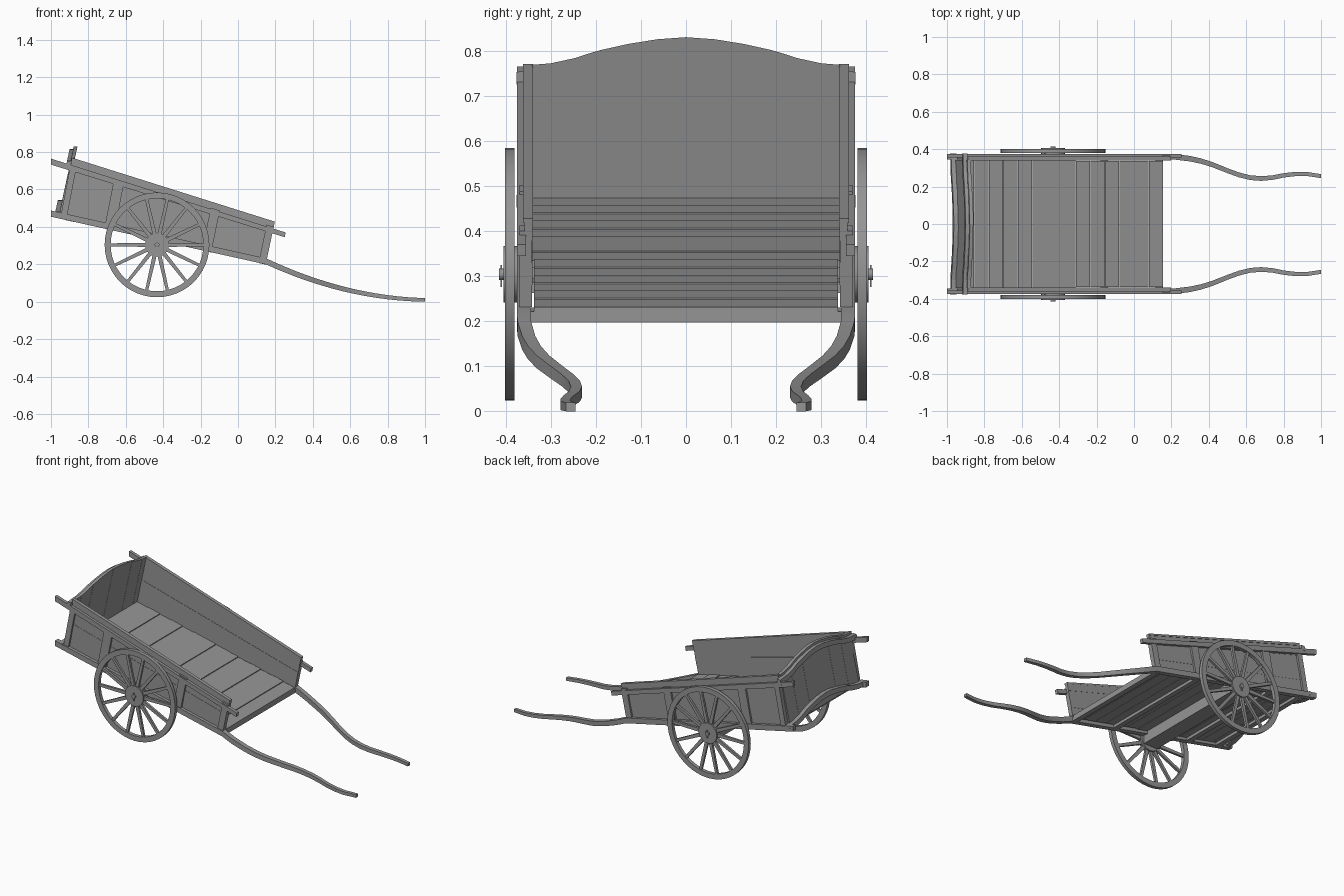
import bpy, bmesh, math
from mathutils import Vector

cube = bpy.data.objects.get("Cube")
if cube:
    bpy.data.objects.remove(cube)

wood = bpy.data.materials.new("weathered grey wood")
wood.use_nodes = True
GREY = (0.3, 0.3, 0.3, 1)
wood.diffuse_color = GREY
wood.node_tree.nodes["Principled BSDF"].inputs["Base Color"].default_value = GREY


def loft(name, rings, closed=False, smooth=False):
    """Skin a list of equal point rings; cap the ends unless closed."""
    bm = bmesh.new()
    vs = [[bm.verts.new(p) for p in ring] for ring in rings]
    n = len(vs[0])
    pairs = list(zip(vs, vs[1:])) + ([(vs[-1], vs[0])] if closed else [])
    for a, b in pairs:
        for i in range(n):
            j = (i + 1) % n
            bm.faces.new((a[i], a[j], b[j], b[i]))
    if not closed:
        bm.faces.new(vs[0])
        bm.faces.new(vs[-1])
    bmesh.ops.recalc_face_normals(bm, faces=bm.faces)
    mesh = bpy.data.meshes.new(name)
    bm.to_mesh(mesh)
    bm.free()
    ob = bpy.data.objects.new(name, mesh)
    bpy.context.collection.objects.link(ob)
    mesh.materials.append(wood)
    if smooth:
        bpy.ops.object.select_all(action='DESELECT')
        ob.select_set(True)
        bpy.context.view_layer.objects.active = ob
        bpy.ops.object.shade_smooth_by_angle(angle=math.radians(35))
    return ob


def prism(name, xz, y0, y1):
    """Extrude an x-z outline along y."""
    return loft(name, [[(x, y, z) for x, z in xz] for y in (y0, y1)])


def disc(name, x, z, r, y0, y1, n=24):
    circle = [(x + r * math.cos(2 * math.pi * i / n),
               z + r * math.sin(2 * math.pi * i / n)) for i in range(n)]
    rings = [[(a, y, b) for a, b in circle] for y in (y0, y1)]
    return loft(name, rings, smooth=True)


def interp(table, t):
    for (a, p), (b, q) in zip(table, table[1:]):
        if t <= b:
            return p + (q - p) * (t - a) / (b - a)
    return table[-1][1]


# Sloping bed line and the tapering side panel
def bed(x):
    return 0.231 - 0.222 * (x - 0.155)


CORNERS = [Vector(p) for p in ((-0.945, 0.475), (0.155, 0.231), (0.197, 0.428), (-0.888, 0.77))]


def side(u, v):
    a, b, c, d = CORNERS
    return tuple(a.lerp(b, u).lerp(d.lerp(c, u), v))


def panel(u0, u1, v0, v1):
    return [side(u0, v0), side(u1, v0), side(u1, v1), side(u0, v1)]


# Shaft plan: x -> distance from the centre line
SHAFT = [(-1, 0.36), (0.15, 0.36), (0.22, 0.359), (0.3, 0.349), (0.36, 0.336), (0.42, 0.317),
         (0.5, 0.285), (0.56, 0.263), (0.62, 0.248), (0.68, 0.243), (0.74, 0.248),
         (0.8, 0.26), (0.86, 0.267), (0.92, 0.268), (1, 0.256)]

WX, WZ, WR = -0.433, 0.304, 0.28

for s, tag in ((-1, "front"), (1, "back")):
    # Side boards, slightly uneven in thickness
    for i in range(4):
        lip = 0.0015 * (i % 2)
        prism(f"{tag}_side_board_{i}", panel(0, 1, i / 4, i / 4 + 0.25),
              s * (0.342 - lip), s * (0.357 + lip))
    # Upright posts
    for i, (u0, u1) in enumerate(((0, 0.03), (0.215, 0.265), (0.69, 0.735), (0.965, 1))):
        prism(f"{tag}_post_{i}", panel(u0, u1, 0, 0.86), s * 0.355, s * 0.369)
    # Long top rail and capping strip
    prism(f"{tag}_top_rail", [(-1, 0.733), (0.25, 0.345), (0.255, 0.37), (-1, 0.765)],
          s * 0.355, s * 0.375)
    prism(f"{tag}_cap_strip", panel(0, 1, 0.95, 1), s * 0.34, s * 0.362)

    # Bed beam running out into the curved shaft
    rings = []
    for x, y in SHAFT:
        t = max(0, (x - 0.15) / 0.85)
        w = 0.0155 - 0.005 * t
        hi = bed(x) * (1 - t) + 0.019 * t
        lo = (bed(x) - 0.033) * (1 - t)
        rings.append([(x, s * (y - w), lo), (x, s * (y + w), lo),
                      (x, s * (y + w), hi), (x, s * (y - w), hi)])
    loft(f"{tag}_shaft", rings, smooth=True)

    # Wheel rim
    rings = []
    for i in range(48):
        a = 2 * math.pi * i / 48
        rings.append([(WX + r * math.cos(a), s * y, WZ + r * math.sin(a))
                      for r, y in ((0.248, 0.38), (WR, 0.38), (WR, 0.402), (0.248, 0.402))])
    loft(f"{tag}_wheel_rim", rings, closed=True, smooth=True)
    # Spokes
    for i in range(14):
        a = 2 * math.pi * i / 14
        c, d = math.cos(a), math.sin(a)
        rings = []
        for r, w in ((0.045, 0.011), (0.255, 0.008)):
            rings.append([(WX + r * c - k * w * d, s * y, WZ + r * d + k * w * c)
                          for k, y in ((-1, 0.384), (1, 0.384), (1, 0.398), (-1, 0.398))])
        loft(f"{tag}_spoke_{i}", rings)
    # Hub, axle end and linch pin
    disc(f"{tag}_hub", WX, WZ, 0.063, s * 0.374, s * 0.405)
    disc(f"{tag}_axle_end", WX, WZ, 0.013, s * 0.4, s * 0.415, 12)
    prism(f"{tag}_linch_pin", [(WX - 0.004, WZ - 0.028), (WX + 0.004, WZ - 0.028),
                               (WX + 0.004, WZ + 0.02), (WX - 0.004, WZ + 0.02)],
          s * 0.408, s * 0.412)

# Floor planks laid across the bed
EDGES = [-0.94, -0.855, -0.777, -0.7, -0.622, -0.545, -0.39, -0.312, -0.234,
         -0.156, -0.078, 0, 0.078, 0.156]
for i, (x0, x1) in enumerate(zip(EDGES, EDGES[1:])):
    lift = 0.003 * (i % 2)
    x0, x1 = x0 + 0.001, x1 - 0.001
    half = 0.345 if x1 < -0.3 else 0.337
    prism(f"floor_plank_{i}", [(x0, bed(x0) - 0.016), (x1, bed(x1) - 0.016),
                               (x1, bed(x1) + lift), (x0, bed(x0) + lift)], -half, half)

# Cross beams under the floor
for i, x in enumerate((-0.9, -0.69, -0.16, 0.135)):
    x0, x1 = x - 0.02, x + 0.02
    prism(f"cross_beam_{i}", [(x0, bed(x0) - 0.034), (x1, bed(x1) - 0.034),
                              (x1, bed(x1) - 0.01), (x0, bed(x0) - 0.01)], -0.357, 0.357)

# Axle beam
prism("axle_beam", [(-0.48, 0.268), (-0.386, 0.268), (-0.386, 0.335), (-0.48, 0.355)],
      -0.376, 0.376)

# Tailboard: upright planks under an arched top edge
ARCH = [(0, 0.83), (0.06, 0.826), (0.128, 0.815), (0.2, 0.799), (0.245, 0.784),
        (0.3, 0.772), (0.376, 0.766)]


def arch(y):
    return interp(ARCH, abs(y))


def lean(z):
    return -0.945 + 0.216 * (z - 0.475)


CUTS = [-0.342, -0.3, -0.245, -0.19, -0.128, 0, 0.128, 0.19, 0.245, 0.3, 0.342]
for i, (y0, y1) in enumerate(zip(CUTS, CUTS[1:])):
    t = 0.009 + 0.001 * (i % 2)
    rings = []
    for y in (y0, (y0 + y1) / 2, y1):
        hi = arch(y)
        rings.append([(lean(z) + k * t, y, z)
                      for k, z in ((-1, 0.47), (1, 0.47), (1, hi), (-1, hi))])
    loft(f"tail_plank_{i}", rings)

# Arched bars across the back of the tailboard
ends = sorted([-y for y, _ in ARCH[1:]] + [y for y, _ in ARCH])
for name, drop, depth in (("tail_upper_bar", 0.027, 0.026), ("tail_lower_bar", 0.3, 0.03)):
    rings = []
    for y in ends:
        z = arch(y) - drop
        lo, hi = z - 0.014, z + 0.014
        rings.append([(lean(z) - depth - 0.006, y, lo), (lean(z) - 0.005, y, lo),
                      (lean(z) - 0.002, y, hi), (lean(z) - depth, y, hi)])
    loft(name, rings)
